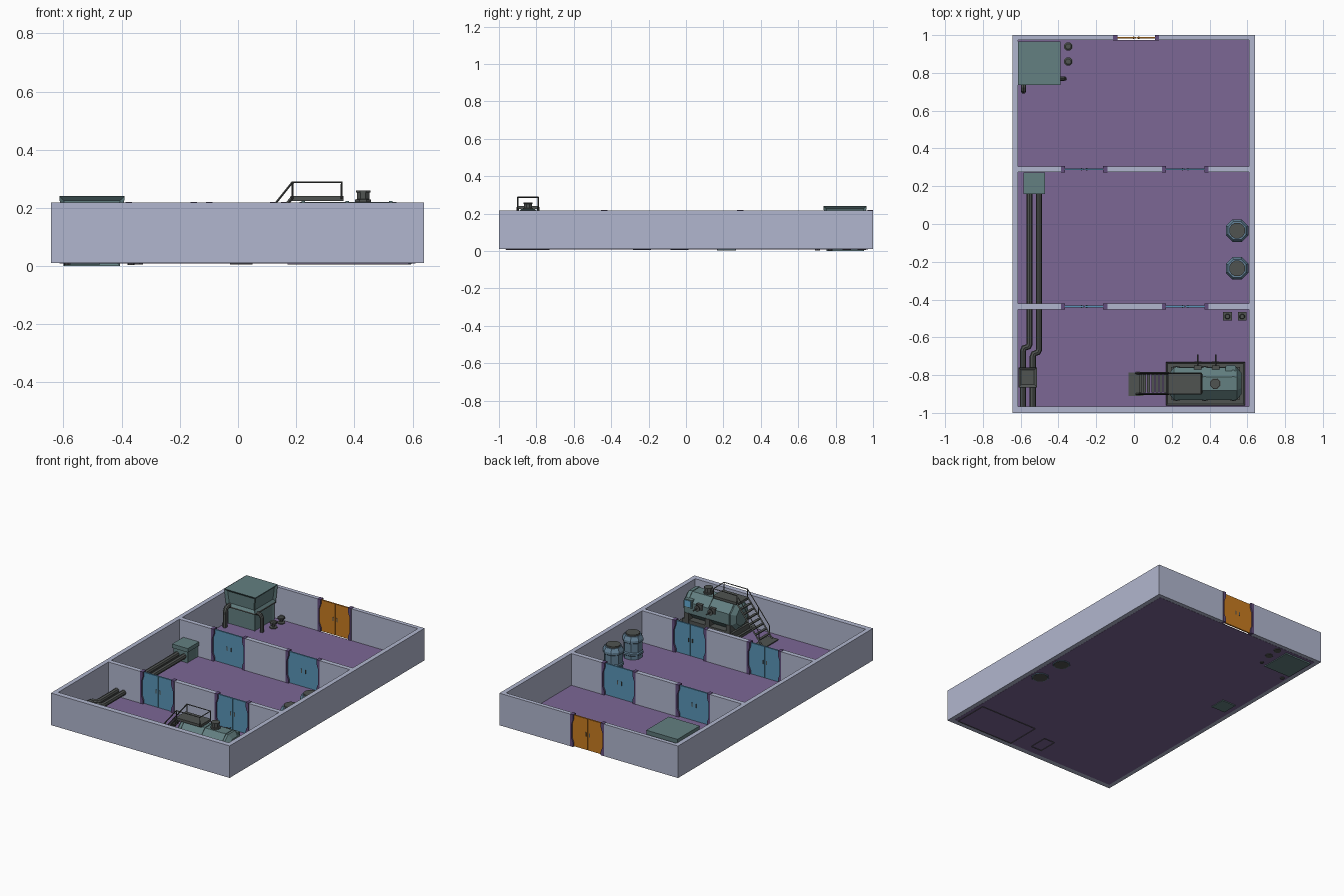
import bpy, bmesh, math
from mathutils import Vector, Matrix

if "Cube" in bpy.data.objects:
    bpy.data.objects.remove(bpy.data.objects["Cube"])


def mat(name, r, g, b):
    m = bpy.data.materials.new(name)
    m.diffuse_color = (r, g, b, 1)
    m.use_nodes = True
    m.node_tree.nodes["Principled BSDF"].inputs["Base Color"].default_value = m.diffuse_color
    return m


WALL = mat("pale_wall", .44, .47, .62)
FLOOR = mat("purple_floor", .20, .135, .30)
JAMB = mat("dark_purple", .12, .075, .20)
DOOR = mat("door_blue", .10, .30, .48)
ORANGE = mat("door_orange", .58, .20, .015)
TEAL = mat("teal_metal", .125, .215, .22)
STEEL = mat("blue_steel", .13, .23, .32)
DARK = mat("dark_grey", .08, .087, .083)
SCREEN = mat("screen_blue", .13, .42, .68)


def finish(name, bm, m):
    bmesh.ops.recalc_face_normals(bm, faces=bm.faces[:])
    me = bpy.data.meshes.new(name)
    bm.to_mesh(me)
    bm.free()
    ob = bpy.data.objects.new(name, me)
    me.materials.append(m)
    bpy.context.collection.objects.link(ob)
    return ob


def box(name, x, y, z, m, taper=0, insets=(), open_bottom=False):
    """Box from ranges; taper narrows the bottom, insets recess faces by normal."""
    bm = bmesh.new()
    bmesh.ops.create_cube(bm, size=1)
    for v in bm.verts:
        t = taper if v.co.z < 0 else 0
        c = [a + (b - a) * (k + .5) for (a, b), k in zip((x, y, z), v.co)]
        c[0] -= math.copysign(t, v.co.x)
        c[1] -= math.copysign(t, v.co.y)
        v.co = c
    bm.normal_update()
    for d, th, dep in insets:
        fs = [f for f in bm.faces if f.normal.dot(Vector(d)) > .9]
        bmesh.ops.inset_individual(bm, faces=fs, thickness=th, depth=0)
        bmesh.ops.translate(bm, verts=list({v for f in fs for v in f.verts}), vec=-Vector(d) * dep)
    if open_bottom:
        bmesh.ops.delete(bm, geom=[f for f in bm.faces if f.normal.z < -.9], context='FACES')
    return finish(name, bm, m)


def lathe(name, prof, loc, m, sides=8, axis='z'):
    """Flat-sided turned form from (radius, height) pairs, capped at both ends."""
    bm = bmesh.new()
    rings = []
    for r, h in prof:
        ring = []
        for i in range(sides):
            a = 2 * math.pi * (i + .5) / sides
            p = Vector((r * math.cos(a), r * math.sin(a), h))
            if axis == 'x':
                p = Vector((p.z, p.x, p.y))
            elif axis == 'y':
                p = Vector((p.x, p.z, p.y))
            ring.append(bm.verts.new(p + Vector(loc)))
        rings.append(ring)
    for a, b in zip(rings, rings[1:]):
        for i in range(sides):
            j = (i + 1) % sides
            bm.faces.new((a[i], a[j], b[j], b[i]))
    bm.faces.new(rings[0])
    bm.faces.new(rings[-1])
    return finish(name, bm, m)


def tube(name, pts, r, m, res=2):
    """Pipe along a polyline."""
    cu = bpy.data.curves.new(name, 'CURVE')
    cu.dimensions = '3D'
    cu.bevel_depth, cu.bevel_resolution, cu.use_fill_caps = r, res, True
    s = cu.splines.new('POLY')
    s.points.add(len(pts) - 1)
    for p, c in zip(s.points, pts):
        p.co = (*c, 1)
    tmp = bpy.data.objects.new(name, cu)
    bpy.context.collection.objects.link(tmp)
    bpy.context.view_layer.update()
    me = bpy.data.meshes.new_from_object(tmp.evaluated_get(bpy.context.evaluated_depsgraph_get()))
    bpy.data.objects.remove(tmp)
    me.materials.clear()
    me.materials.append(m)
    for p in me.polygons:
        p.use_smooth = False
    bpy.context.collection.objects.link(bpy.data.objects.new(name, me))


# Floor and outer walls
X0, X1, Z = -.614, .61, (.01, .218)
box("floor", (X0, X1), (-.966, .974), (.009, .012), FLOOR)
box("left_wall", (-.643, X0), (-1, 1), Z, WALL)
box("right_wall", (X1, .64), (-1, 1), Z, WALL)
box("front_wall", (X0, X1), (-1, -.966), Z, WALL)


def doorway(name, x0, x1, y, half, m):
    """Pinched jambs either side of a two-leaf sliding door."""
    mid = (x0 + x1) / 2
    for k, (x, s) in enumerate(((x0, 1), (x1, -1))):
        prof = [(0, .01), (.022, .01), (.022, .035), (.010, .065), (.010, .155),
                (.022, .19), (.022, .22), (0, .22)]
        bm = bmesh.new()
        f = bm.faces.new([bm.verts.new((x + s * (a - .002), y - half, b)) for a, b in prof])
        g = bmesh.ops.extrude_face_region(bm, geom=[f])["geom"]
        bmesh.ops.translate(bm, vec=(0, 2 * half, 0),
                            verts=[v for v in g if isinstance(v, bmesh.types.BMVert)])
        finish(f"{name}_jamb_{k}", bm, JAMB)
        lx = sorted((x + s * .006, mid - s * .001))
        box(f"{name}_leaf_{k}", lx, (y - .005, y + .005), (.012, .214), m)
        hx = mid - s * .014
        box(f"{name}_handle_{k}", (hx - .003, hx + .003), (y - .007, y + .007), (.1, .125), DARK)


def wall_row(name, y0, y1, gaps):
    x = X0
    for k, (a, b) in enumerate(gaps + [(X1, X1)]):
        box(f"{name}_{k}", (x, a), (y0, y1), Z, WALL)
        x = b


# Walls with door openings
inner = [(-.385, -.143), (.150, .392)]
wall_row("back_wall", .974, 1, [(-.108, .130)])
doorway("entry_door", -.108, .130, .986, .0145, ORANGE)
for n, y in (("rear_partition", .29), ("front_partition", -.437)):
    wall_row(n, y - .015, y + .015, inner)
    for k, (a, b) in enumerate(inner):
        doorway(f"{n}_door_{k}", a, b, y, .0165, DOOR)

# Large cabinet machine in the back left corner
box("machine_body", (-.60, -.405), (.752, .953), (0, .14), TEAL,
    insets=[((0, -1, 0), .018, .006), ((1, 0, 0), .018, .006)])
box("machine_band", (-.606, -.398), (.745, .958), (.122, .132), DARK)
box("machine_hood", (-.614, -.39), (.735, .965), (.132, .24), TEAL, taper=.008,
    insets=[((0, -1, 0), .022, .012), ((1, 0, 0), .022, .012)])
tube("machine_front_pipe", [(-.585, .703, .004), (-.585, .703, .11), (-.585, .712, .128),
                            (-.585, .725, .135), (-.585, .76, .135)], .014, DARK)
tube("machine_side_pipe", [(-.368, .77, .004), (-.368, .77, .105), (-.375, .77, .12),
                           (-.388, .77, .125), (-.41, .77, .125)], .012, DARK)

# Small floor valves
for k, y in enumerate((.94, .86)):
    lathe(f"floor_valve_{k}", [(.024, .005), (.024, .018), (.01, .02), (.01, .035),
                               (.022, .038), (.022, .05), (.015, .055)], (-.348, y, 0), DARK)
for k, x in enumerate((.495, .573)):
    box(f"wall_post_base_{k}", (x - .023, x + .023), (-.512, -.467), (.012, .04), DARK)
    lathe(f"wall_post_cap_{k}", [(.015, .04), (.015, .06), (.011, .065)], (x, -.49, 0), DARK)

# Pipe run through the front partition
box("pipe_box", (-.578, -.476), (.165, .268), (.003, .085), TEAL, insets=[((1, 0, 0), .012, .004)])
box("pipe_box_lid", (-.584, -.471), (.158, .273), (.085, .11), TEAL)
for k, (a, b, y) in enumerate(((-.553, -.588, -.635), (-.503, -.536, -.665))):
    tube(f"long_pipe_{k}", [(a, .17, .05), (a, y, .05), (a - .006, y - .014, .05),
                            (b + .006, y - .022, .05), (b, y - .038, .05), (b, -.967, .05)], .0165, DARK)
box("pipe_clamp", (-.612, -.514), (-.865, -.76), (.012, .08), DARK, insets=[((0, 0, 1), .02, .01)])

# Ribbed barrels
for k, y in enumerate((-.035, -.235)):
    lathe(f"barrel_{k}", [(.052, .006), (.058, .012), (.058, .035), (.064, .04), (.064, .052),
                          (.058, .057), (.058, .115), (.064, .12), (.064, .135), (.052, .158)],
          (.546, y, 0), STEEL)
    lathe(f"barrel_lid_{k}", [(.043, .158), (.043, .168)], (.546, y, 0), DARK, 12)
    lathe(f"barrel_foot_{k}", [(.046, .005), (.046, .007)], (.546, y, 0), DARK, 12)

# Storage tank on its base
TY, TZ = -.845, .134
box("tank_tray", (.17, .587), (-.962, -.73), (.005, .03), DARK, open_bottom=True,
    insets=[((0, 0, 1), .012, .008)])
box("tank_plinth", (.195, .56), (-.93, -.757), (.02, .055), DARK)
for k, x in enumerate((.225, .375, .525)):
    box(f"tank_saddle_{k}", (x - .015, x + .015), (-.937, -.753), (.03, .1), DARK)
    lathe(f"tank_strap_{k}", [(.097, -.006), (.097, .006)], (x, TY, TZ), TEAL, axis='x')
lathe("tank_body", [(.062, .188), (.093, .212), (.093, .545), (.062, .568)],
      (0, TY, TZ), TEAL, axis='x')
lathe("tank_hatch", [(.03, .21), (.03, .228), (.023, .23), (.023, .252), (.027, .253), (.027, .26)],
      (.43, TY, 0), DARK)
for k, x in enumerate((.338, .432)):
    box(f"tank_valve_box_{k}", (x - .02, x + .02), (-.785, -.75), (.145, .18), DARK)
    tube(f"tank_valve_stem_{k}", [(x, -.755, .162), (x, -.69, .162)], .004, DARK, 1)
    lathe(f"tank_valve_wheel_{k}", [(.02, -.002), (.02, .002)], (x, -.73, .162), DARK, axis='y')
box("tank_panel", (.485, .54), (-.79, -.752), (.138, .19), TEAL)
box("tank_panel_screen", (.491, .534), (-.752, -.749), (.144, .184), SCREEN)

# Platform, stairs and railings
box("platform", (.18, .362), (-.897, -.793), (.224, .24), DARK)
box("stair_foot_plate", (-.028, .05), (-.91, -.785), (.005, .018), DARK, open_bottom=True)
for k in range(7):
    x, z = .035 + k * .0215, .04 + k * .0275
    box(f"stair_step_{k}", (x - .008, x + .008), (-.893, -.797), (z - .003, z + .003), DARK)
for k, y in enumerate((-.9, -.79)):
    tube(f"stair_stringer_{k}", [(.008, y, .012), (.185, y, .234)], .006, DARK, 0)
    tube(f"platform_rail_{k}", [(.03, y, .03), (.03, y, .092), (.187, y, .288), (.356, y, .288),
                                (.356, y, .23)], .0038, DARK, 0)
    tube(f"rail_post_{k}", [(.187, y, .23), (.187, y, .288)], .0038, DARK, 0)
    tube(f"stair_post_{k}", [(.108, y, .135), (.108, y, .19)], .0035, DARK, 0)
tube("platform_end_rail", [(.356, -.9, .288), (.356, -.79, .288)], .0038, DARK, 0)
